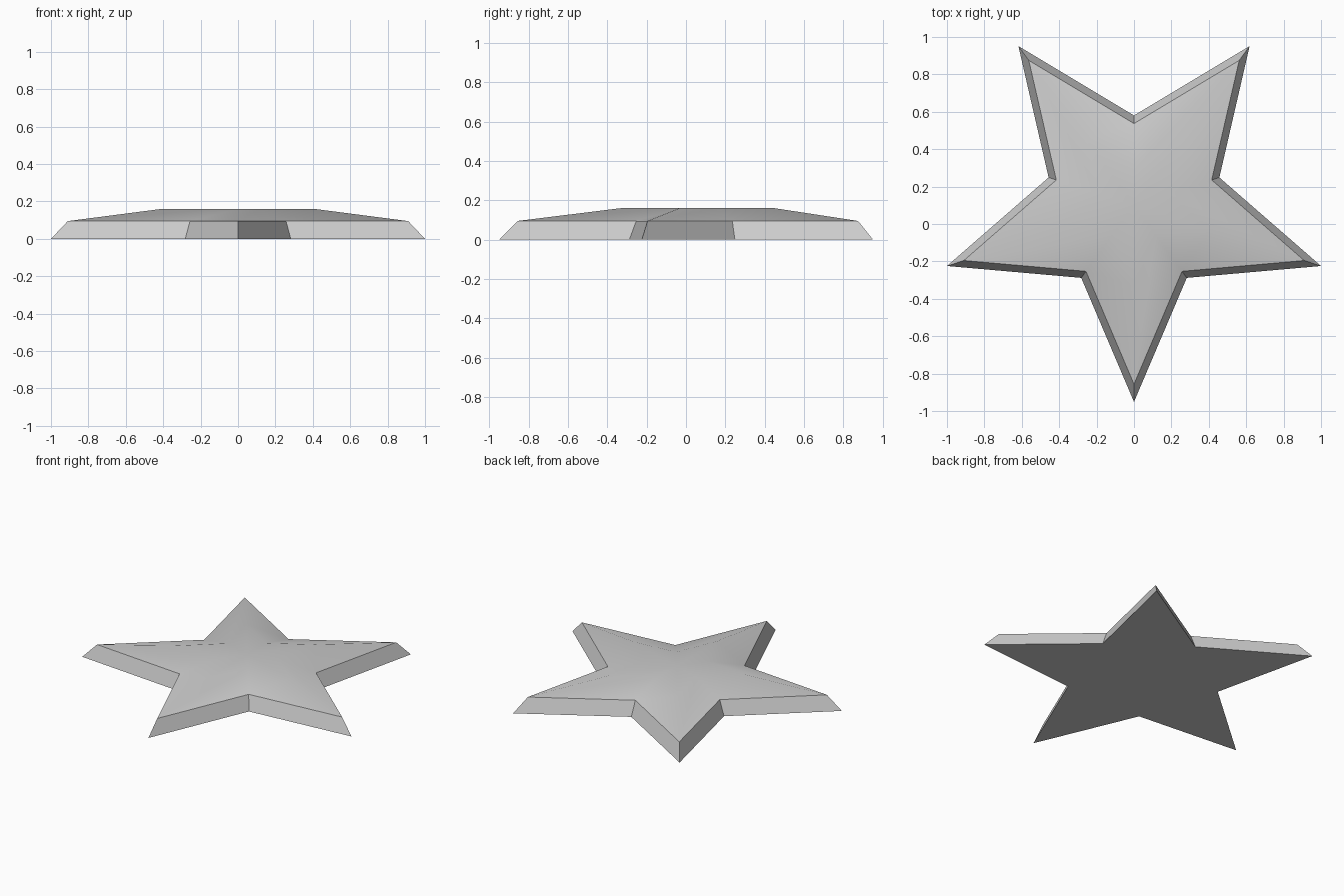
import bpy
import bmesh
from math import cos, sin, pi, radians

cube = bpy.data.objects.get("Cube")
if cube:
    bpy.data.objects.remove(cube, do_unlink=True)

TIP, NOTCH = 1.0515, 0.48    # outer and inner radii of the base outline
CENTRE_Y = 0.1004            # offset that centres the outline in y

grey = bpy.data.materials.new("light_grey")
grey.use_nodes = True
grey.diffuse_color = (0.6, 0.6, 0.6, 1)
grey.node_tree.nodes["Principled BSDF"].inputs["Base Color"].default_value = (0.6, 0.6, 0.6, 1)


def star_ring(bm, scale, z):
    """Ten vertices of a five-pointed star, first tip toward the front."""
    ring = []
    for i in range(10):
        r = scale * (NOTCH if i % 2 else TIP)
        a = -pi / 2 + i * pi / 5
        ring.append(bm.verts.new((r * cos(a), CENTRE_Y + r * sin(a), z)))
    return ring


bm = bmesh.new()
# Base outline, bevelled rim and raised plateau are scaled copies of one star
rings = [star_ring(bm, s, z) for s, z in ((1, 0), (0.91, 0.095), (0.41, 0.16))]
for low, high in zip(rings, rings[1:]):
    for i in range(10):
        j = (i + 1) % 10
        bm.faces.new((low[i], low[j], high[j], high[i]))

# Flat underside, and plateau closed by a fan
bm.faces.new(rings[0][::-1])
peak = bm.verts.new((0, CENTRE_Y, 0.16))
for i in range(10):
    bm.faces.new((rings[2][i], rings[2][(i + 1) % 10], peak))

mesh = bpy.data.meshes.new("star")
bm.to_mesh(mesh)
bm.free()
mesh.materials.append(grey)
star = bpy.data.objects.new("star", mesh)
bpy.context.collection.objects.link(star)

# Soft top, crisp rim
bpy.ops.object.select_all(action='DESELECT')
star.select_set(True)
bpy.context.view_layer.objects.active = star
bpy.ops.object.shade_smooth_by_angle(angle=radians(40))
